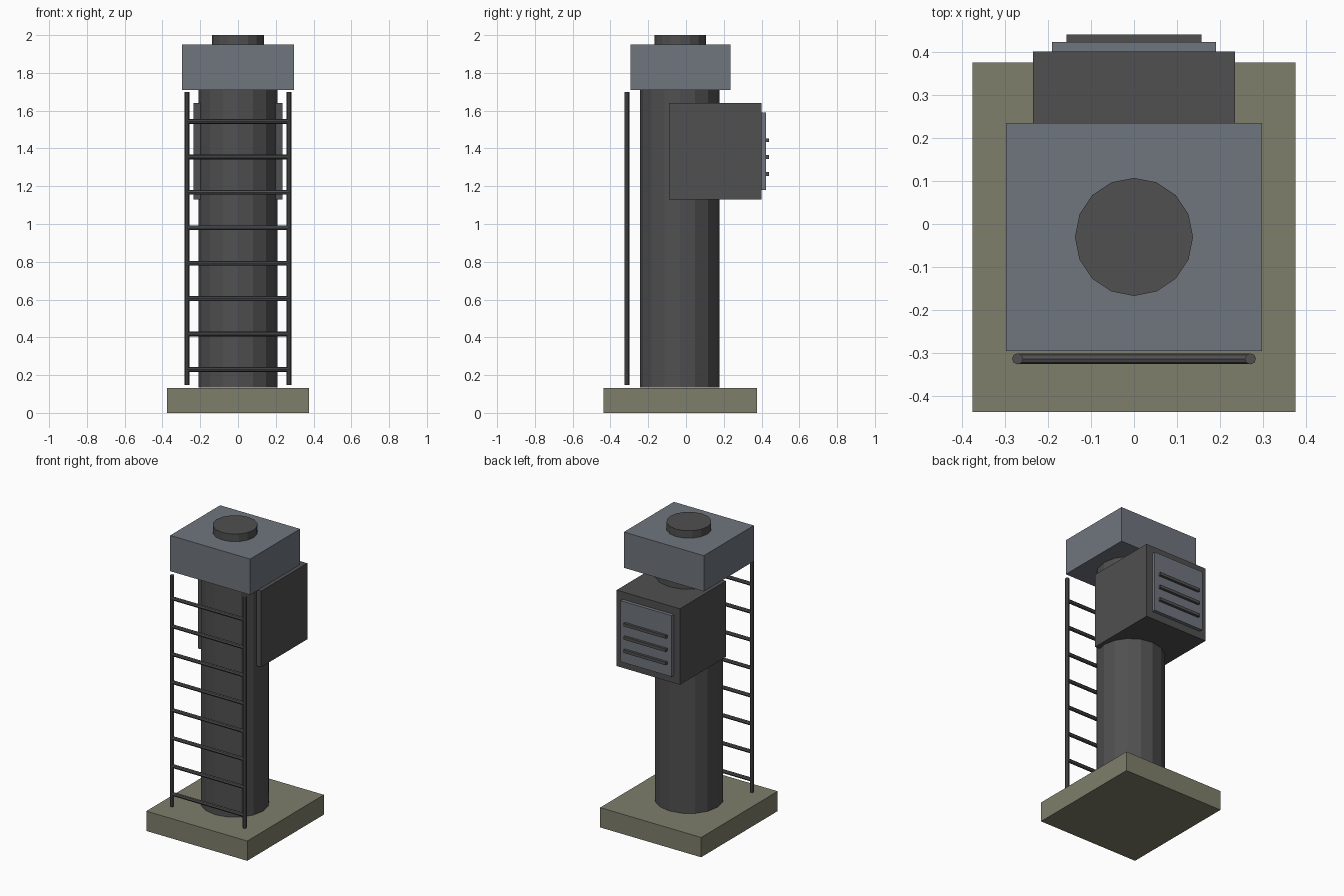
import bpy
from math import pi

cube = bpy.data.objects.get("Cube")
if cube:
    bpy.data.objects.remove(cube, do_unlink=True)


def material(name, rgb):
    m = bpy.data.materials.new(name)
    m.use_nodes = True
    m.diffuse_color = (*rgb, 1)
    m.node_tree.nodes["Principled BSDF"].inputs["Base Color"].default_value = (*rgb, 1)
    return m


DARK = material("dark_metal", (0.08, 0.08, 0.08))
GREY = material("blue_grey_metal", (0.16, 0.18, 0.21))
STONE = material("olive_concrete", (0.21, 0.21, 0.15))


def box(name, x, y, z, mat):
    """Box from (low, high) extents on each axis."""
    bpy.ops.mesh.primitive_cube_add(size=1, location=[sum(e) / 2 for e in (x, y, z)])
    ob = bpy.context.object
    ob.name = name
    ob.scale = [e[1] - e[0] for e in (x, y, z)]
    bpy.ops.object.transform_apply(location=False, rotation=False, scale=True)
    ob.data.materials.append(mat)
    return ob


def cylinder(name, radius, length, centre, sides, rotation=(0, 0, 0)):
    bpy.ops.mesh.primitive_cylinder_add(vertices=sides, radius=radius, depth=length,
                                        location=centre, rotation=rotation)
    ob = bpy.context.object
    ob.name = name
    ob.data.materials.append(DARK)
    return ob


AXIS_Y = -0.03
LADDER_Y = -0.313
RAIL_X = 0.27

# Base, column and head
box("base_slab", (-0.375, 0.375), (-0.437, 0.375), (0, 0.133), STONE)
cylinder("column", 0.21, 1.58, (0, AXIS_Y - 0.003, 0.925), 16)
box("head_block", (-0.297, 0.297), (-0.295, 0.235), (1.71, 1.95), GREY)
cylinder("top_cap", 0.137, 0.06, (0, AXIS_Y, 1.97), 16)

# Equipment cabinet on the back with vent panel and slats
box("cabinet", (-0.235, 0.235), (-0.09, 0.40), (1.13, 1.64), DARK)
box("vent_panel", (-0.19, 0.19), (0.395, 0.423), (1.18, 1.59), GREY)
for i in range(3):
    z = 1.265 + i * 0.089
    box(f"vent_slat_{i + 1}", (-0.157, 0.157), (0.42, 0.44), (z - 0.01, z + 0.01), DARK)

# Ladder on the front
for side, sign in (("left", 1), ("right", -1)):
    cylinder(f"ladder_rail_{side}", 0.013, 1.55, (sign * RAIL_X, LADDER_Y, 0.923), 8)
for i in range(8):
    cylinder(f"ladder_rung_{i + 1}", 0.0125, 2 * RAIL_X,
             (0, LADDER_Y, 0.23 + i * 0.1875), 8, (0, pi / 2, 0))
